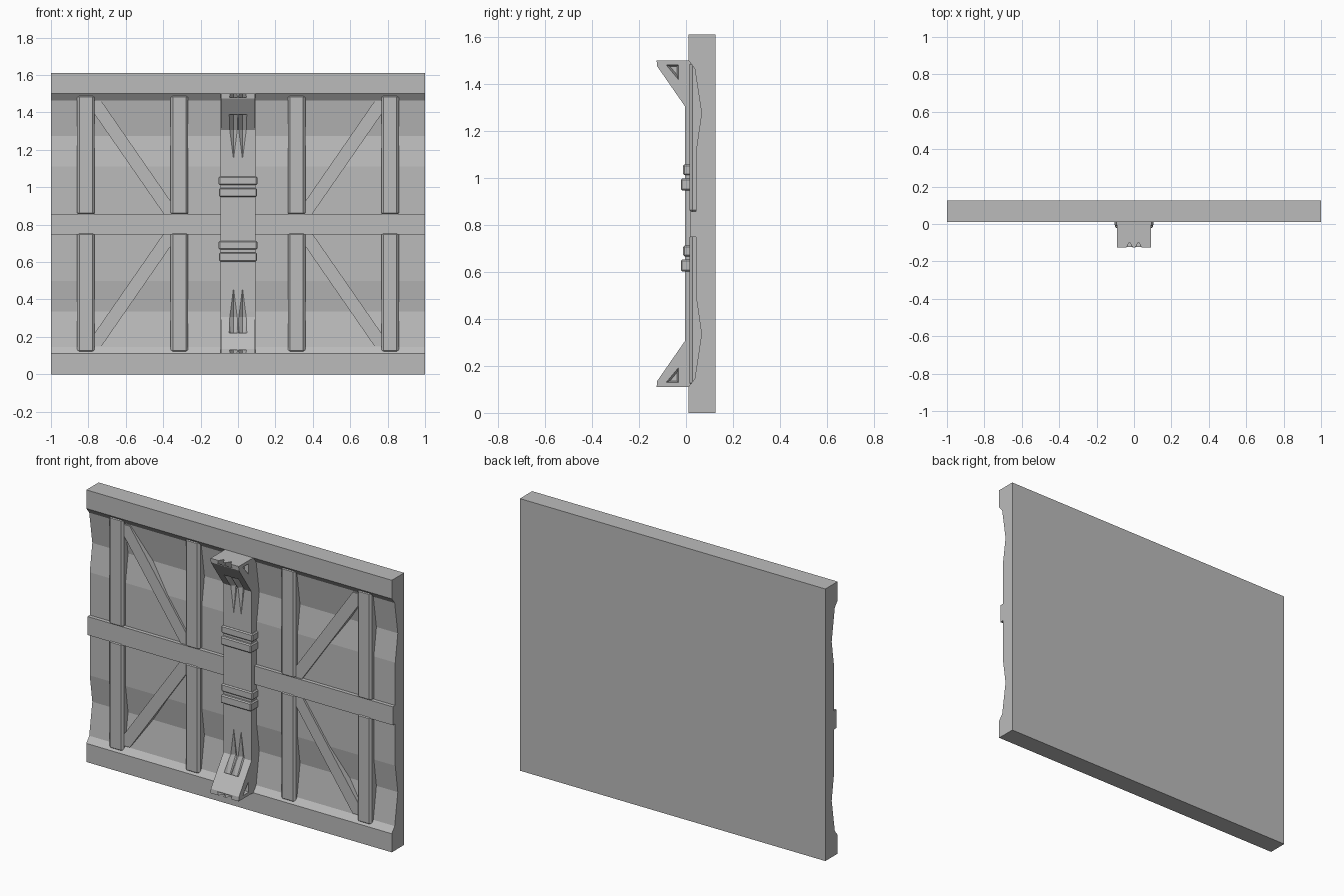
import bpy, bmesh
from mathutils import Vector

cube = bpy.data.objects.get("Cube")
if cube:
    bpy.data.objects.remove(cube, do_unlink=True)

grey = bpy.data.materials.new("plain grey")
grey.use_nodes = True
grey.diffuse_color = (0.5, 0.5, 0.5, 1)
grey.node_tree.nodes["Principled BSDF"].inputs["Base Color"].default_value = grey.diffuse_color

MID = 0.805  # height of the horizontal mirror line


def finish(name, bm):
    bmesh.ops.recalc_face_normals(bm, faces=bm.faces)
    mesh = bpy.data.meshes.new(name)
    bm.to_mesh(mesh)
    bm.free()
    mesh.materials.append(grey)
    ob = bpy.data.objects.new(name, mesh)
    bpy.context.collection.objects.link(ob)
    return ob


def prism(name, profile, a, b, axis="x"):
    """Extrude a 2D outline from a to b: (y, z) along x, or (x, z) along y."""
    bm = bmesh.new()
    place = (lambda p: (a, *p)) if axis == "x" else (lambda p: (p[0], a, p[1]))
    face = bm.faces.new([bm.verts.new(place(p)) for p in profile])
    out = bmesh.ops.extrude_face_region(bm, geom=[face])
    shift = Vector((b - a, 0, 0)) if axis == "x" else Vector((0, b - a, 0))
    bmesh.ops.translate(bm, vec=shift, verts=[v for v in out["geom"] if isinstance(v, bmesh.types.BMVert)])
    return finish(name, bm)


def box(name, x, y, z, bevel=0):
    ob = prism(name, [(y[0], z[0]), (y[1], z[0]), (y[1], z[1]), (y[0], z[1])], *x)
    if bevel:
        mod = ob.modifiers.new("bevel", "BEVEL")
        mod.width, mod.segments = bevel, 1
    return ob


def hull(name, points):
    bm = bmesh.new()
    for p in points:
        bm.verts.new(p)
    bmesh.ops.convex_hull(bm, input=bm.verts[:])
    return finish(name, bm)


def cut(ob, cutter):
    cutter.hide_render = True
    cutter.hide_viewport = True
    mod = ob.modifiers.new("cut", "BOOLEAN")
    mod.operation, mod.solver, mod.object = "DIFFERENCE", "EXACT", cutter


def flip(points, up):
    """Mirror the z of outline points for the lower half."""
    return [(*p[:-1], p[-1] if up else 2 * MID - p[-1]) for p in points]


# Wall panel with thick top and bottom rails and a dished face
half = [(0.125, 1.61), (0.01, 1.61), (0.01, 1.5), (0.037, 1.465), (0.066, 1.275), (0.042, 1.11)]
prism("wall_panel", half + flip(half, False)[::-1], -1, 1)

# Horizontal middle beam
box("middle_beam", (-1, 1), (0.02, 0.09), (0.748, 0.857))

# Central column
front = -0.005
column = box("central_column", (-0.093, 0.093), (front, 0.1), (0.11, 1.5))

for up, level in ((True, "upper"), (False, "lower")):
    # Vertical posts and slanted braces
    for side, hand in ((-1, "right"), (1, "left")):
        for x, spot in ((0.313, "inner"), (0.813, "outer")):
            z = sorted(p[-1] for p in flip([(0.85,), (1.495,)], up))
            box(f"{level}_{hand}_{spot}_post", (side * x - 0.047, side * x + 0.047),
                (0.015, 0.1), z, 0.012)
        brace = [(0.308, 0.85), (0.392, 0.85), (0.815, 1.46), (0.73, 1.46)]
        prism(f"{level}_{hand}_brace", flip([(side * x, z) for x, z in brace], up), 0.03, 0.1, "y")

    # Wedge bracket
    wedge = [(0.03, 1.305), (front, 1.305), (-0.123, 1.475), (-0.125, 1.5), (0.03, 1.5)]
    bracket = prism(f"{level}_bracket", flip(wedge, up), -0.092, 0.092)

    # Twin V grooves running down the bracket into the column
    for c in (-0.024, 0.024):
        bend = [(c - 0.023, front - 0.003, 1.305), (c + 0.023, front - 0.003, 1.305), (c, 0.014, 1.305)]
        tip = [(c, front - 0.003, 1.125)]
        top = [(c - 0.023, -0.143, 1.51), (c + 0.023, -0.143, 1.51), (c, -0.102, 1.51)]
        cut(column, hull("groove_cutter", flip(bend + tip, up)))
        slot = hull("groove_cutter", flip(bend + top, up))
        cut(bracket, slot)
        cut(column, slot)

    # Tapered triangular recess in each bracket side
    for side in (-1, 1):
        outer = [(side * 0.096, -0.088, 1.482), (side * 0.096, -0.032, 1.482), (side * 0.096, -0.032, 1.415)]
        inner = [(side * 0.07, -0.068, 1.474), (side * 0.07, -0.038, 1.474), (side * 0.07, -0.038, 1.438)]
        cut(bracket, hull("recess_cutter", flip(outer + inner, up)))

# Raised collars around the column
for base, level in ((0.947, "upper"), (0.602, "lower")):
    box(f"{level}_thick_collar", (-0.101, 0.101), (-0.022, 0.06), (base, base + 0.05), 0.006)
    box(f"{level}_thin_collar", (-0.103, 0.103), (-0.012, 0.06), (base + 0.064, base + 0.11), 0.006)
